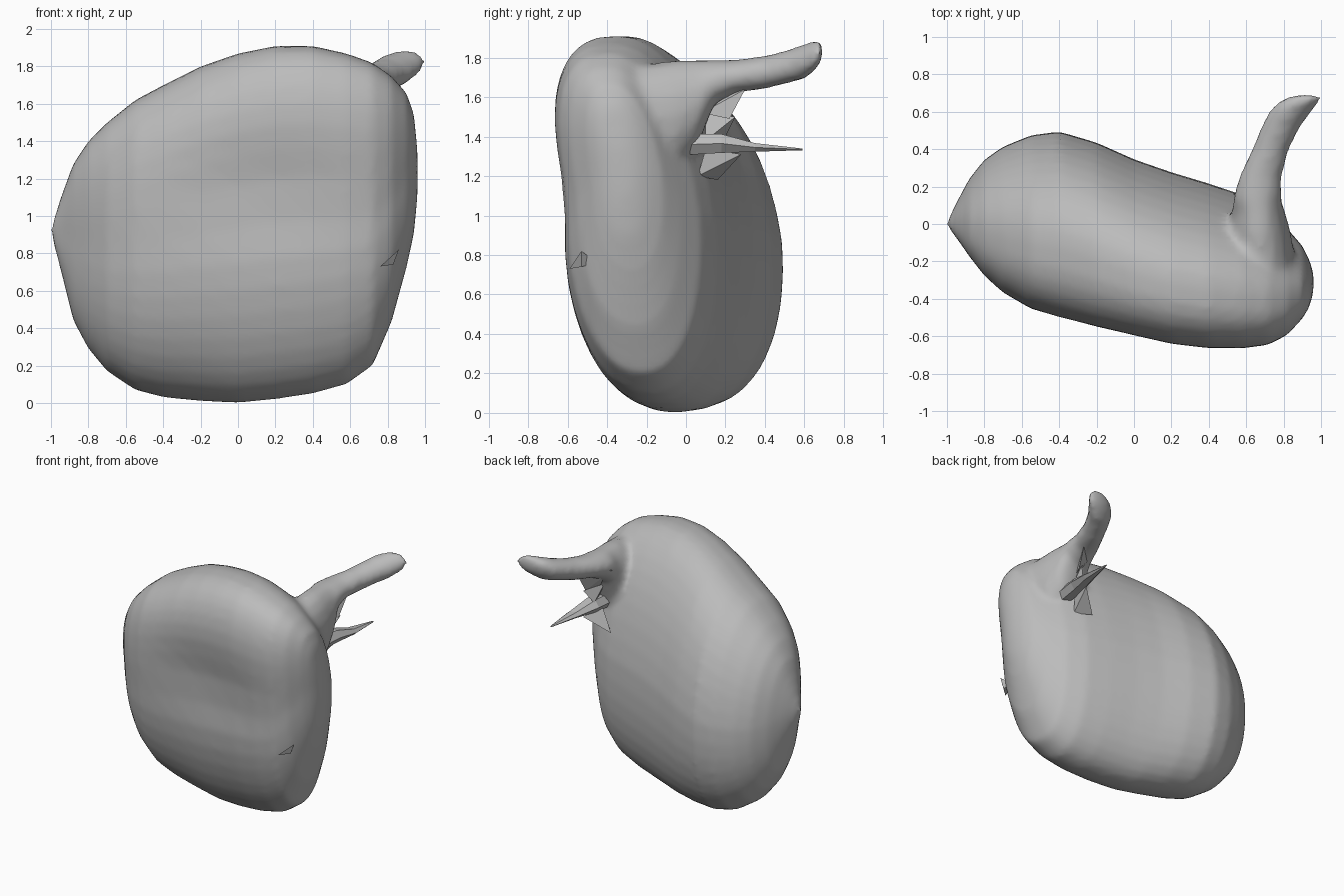
import bpy
import bmesh
from math import sin, cos, pi, exp
from mathutils import Vector

default_cube = bpy.data.objects.get("Cube")
if default_cube:
    bpy.data.objects.remove(default_cube, do_unlink=True)

# Single plain material
clay = bpy.data.materials.new("clay_grey")
clay.use_nodes = True
colour = (0.5, 0.5, 0.5, 1)
clay.diffuse_color = colour
clay.node_tree.nodes["Principled BSDF"].inputs["Base Color"].default_value = colour


def finish(name, bm):
    """Turn a bmesh into a named, coloured object."""
    bmesh.ops.recalc_face_normals(bm, faces=bm.faces)
    mesh = bpy.data.meshes.new(name)
    bm.to_mesh(mesh)
    bm.free()
    mesh.materials.append(clay)
    obj = bpy.data.objects.new(name, mesh)
    bpy.context.collection.objects.link(obj)
    return obj


def signed_power(value, power):
    return abs(value) ** power * (1 if value >= 0 else -1)


def loft(bm, stations, place, sides, squareness):
    """Skin rounded sections; each station is (along, low, high, bottom, top)."""
    rings = []
    for along, low, high, bottom, top in stations:
        ring = []
        for i in range(sides):
            c, s = cos(2 * pi * i / sides), sin(2 * pi * i / sides)
            power = squareness(c, s)
            u, v = signed_power(c, power), signed_power(s, power)
            across = (low + high) / 2 + u * (high - low) / 2
            height = (bottom + top) / 2 + v * (top - bottom) / 2
            ring.append(bm.verts.new(place(along, across, height, u, v, top - bottom)))
        rings.append(ring)
    for a, b in zip(rings, rings[1:]):
        for i in range(sides):
            j = (i + 1) % sides
            bm.faces.new((a[i], a[j], b[j], b[i]))
    # Close both ends with a fan around the middle
    for ring in (rings[0], rings[-1]):
        middle = bm.verts.new(sum((v.co for v in ring), Vector()) / sides)
        for i in range(sides):
            bm.faces.new((ring[i], ring[(i + 1) % sides], middle))


def body_squareness(c, s):
    # Squarer shoulder at the upper front, rounder back
    if c >= 0:
        return 0.93
    return 0.75 if s > 0 else 0.87


def plain_round(c, s):
    return 1


def place_body(x, y, z, u, v, height):
    # Lean forward towards the top, with a shallow hollow in the front
    y -= (0.07 if v > 0 else 0.035) * v * height
    if u < 0:
        hollow = exp(-((z - 1.15) / 0.3) ** 2 - ((x - 0.15) / 0.6) ** 2)
        y -= 0.06 * u * hollow
    return x, y, z


def place_along_y(y, x, z, u, v, height):
    return x, y, z


# Lopsided main body, lofted from side to side
body_stations = [
    (-1, -.01, .01, .9, .94),
    (-.94, -.08, .13, .68, 1.12),
    (-.88, -.16, .24, .44, 1.28),
    (-.8, -.26, .34, .29, 1.4),
    (-.7, -.35, .41, .17, 1.5),
    (-.55, -.44, .47, .07, 1.62),
    (-.4, -.49, .49, .03, 1.7),
    (-.2, -.54, .43, .01, 1.8),
    (0, -.58, .34, 0, 1.87),
    (.2, -.62, .27, .02, 1.91),
    (.4, -.64, .21, .05, 1.91),
    (.58, -.64, .15, .1, 1.87),
    (.72, -.62, .07, .2, 1.82),
    (.82, -.57, -.03, .43, 1.75),
    (.9, -.49, -.12, .72, 1.66),
    (.94, -.43, -.2, .9, 1.55),
    (.96, -.36, -.27, 1.1, 1.35),
]

# Bent stalk growing out of the upper back corner
stalk_stations = [
    (-.45, .56, .8, 1.2, 1.68),
    (-.25, .5, .87, 1.2, 1.76),
    (-.05, .5, .84, 1.22, 1.79),
    (.06, .52, .81, 1.35, 1.79),
    (.14, .53, .79, 1.56, 1.79),
    (.25, .56, .79, 1.62, 1.79),
    (.4, .63, .83, 1.64, 1.81),
    (.52, .68, .89, 1.67, 1.84),
    (.6, .72, .95, 1.69, 1.87),
    (.66, .78, 1, 1.74, 1.89),
    (.69, .86, 1, 1.79, 1.88),
]

# Fuse body and stalk into one soft skin
skin = bmesh.new()
loft(skin, body_stations, place_body, 40, body_squareness)
loft(skin, stalk_stations, place_along_y, 16, plain_round)
body = finish("body_with_stalk", skin)
fuse = body.modifiers.new("fuse", "REMESH")
fuse.mode = "VOXEL"
fuse.voxel_size = 0.025
fuse.use_smooth_shade = True
soften = body.modifiers.new("soften", "SMOOTH")
soften.factor = 0.5
soften.iterations = 6

# Thin thorn below the stalk
thorn_stations = [
    (.02, .62, .75, 1.3, 1.42),
    (.18, .63, .77, 1.31, 1.42),
    (.35, .69, .79, 1.32, 1.37),
    (.59, .76, .77, 1.33, 1.34),
]
thorn = bmesh.new()
loft(thorn, thorn_stations, place_along_y, 6, plain_round)
finish("thorn", thorn)


def shard(name, corners):
    """A small four-cornered splinter."""
    bm = bmesh.new()
    verts = [bm.verts.new(c) for c in corners]
    for skip in range(4):
        bm.faces.new([v for i, v in enumerate(verts) if i != skip])
    finish(name, bm)


# Ragged splinters around the stalk root, and a chip on the front corner
shard("upper_splinter", [(.53, .16, 1.68), (.74, .3, 1.64), (.64, .08, 1.52), (.72, .22, 1.49)])
shard("middle_splinter", [(.64, .1, 1.52), (.72, .25, 1.5), (.66, .2, 1.4), (.7, .1, 1.38)])
shard("lower_splinter", [(.54, .16, 1.18), (.64, .06, 1.2), (.7, .28, 1.31), (.66, .1, 1.34)])
shard("front_chip", [(.76, -.59, .73), (.86, -.53, .82), (.83, -.53, .74), (.8, -.45, .76)])
